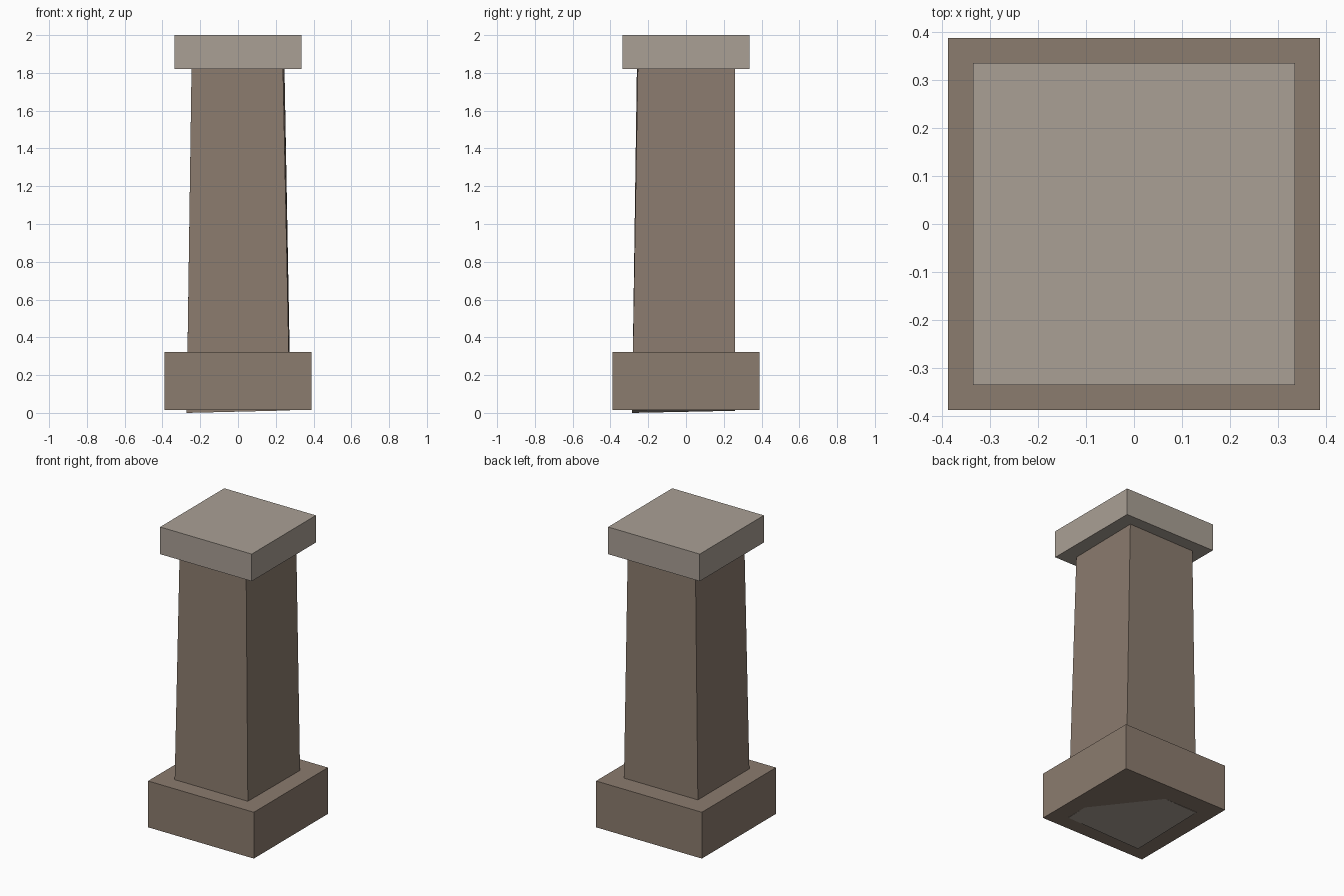
import bpy
import bmesh

cube = bpy.data.objects.get("Cube")
if cube:
    bpy.data.objects.remove(cube, do_unlink=True)


def make_material(name, rgb):
    mat = bpy.data.materials.new(name)
    mat.use_nodes = True
    mat.diffuse_color = (*rgb, 1)
    mat.node_tree.nodes["Principled BSDF"].inputs["Base Color"].default_value = (*rgb, 1)
    return mat


brown = make_material("brown stone", (0.26, 0.2, 0.157))
grey = make_material("pale grey stone", (0.4, 0.35, 0.3))


def make_block(name, lower, upper, mats):
    """Six-sided block from two rings of corners; an optional second material goes underneath."""
    bm = bmesh.new()
    low = [bm.verts.new(p) for p in lower]
    top = [bm.verts.new(p) for p in upper]
    bm.faces.new(top)
    for i in range(4):
        j = (i + 1) % 4
        bm.faces.new((low[i], low[j], top[j], top[i]))
    under = bm.faces.new(low[::-1])
    under.material_index = len(mats) - 1
    bmesh.ops.recalc_face_normals(bm, faces=bm.faces)
    mesh = bpy.data.meshes.new(name)
    bm.to_mesh(mesh)
    bm.free()
    for mat in mats:
        mesh.materials.append(mat)
    obj = bpy.data.objects.new(name, mesh)
    bpy.context.collection.objects.link(obj)
    return obj


def square(half, z):
    return [(sx * half, sy * half, z) for sx, sy in ((-1, -1), (1, -1), (1, 1), (-1, 1))]


# Square plinth and capping slab
make_block("base", square(0.388, 0.015), square(0.388, 0.322), [brown])
make_block("cap", square(0.336, 1.82), square(0.336, 2.0), [grey])

# Slightly crooked tapering shaft, its foot poking out beneath the base
foot = [(-0.272, -0.286, 0.0), (0.275, -0.286, 0.013),
        (0.279, 0.259, 0.02), (-0.272, 0.259, 0.011)]
head = [(-0.246, -0.26, 1.83), (0.238, -0.255, 1.83),
        (0.246, 0.259, 1.83), (-0.246, 0.252, 1.83)]
make_block("shaft", foot, head, [brown, grey])
